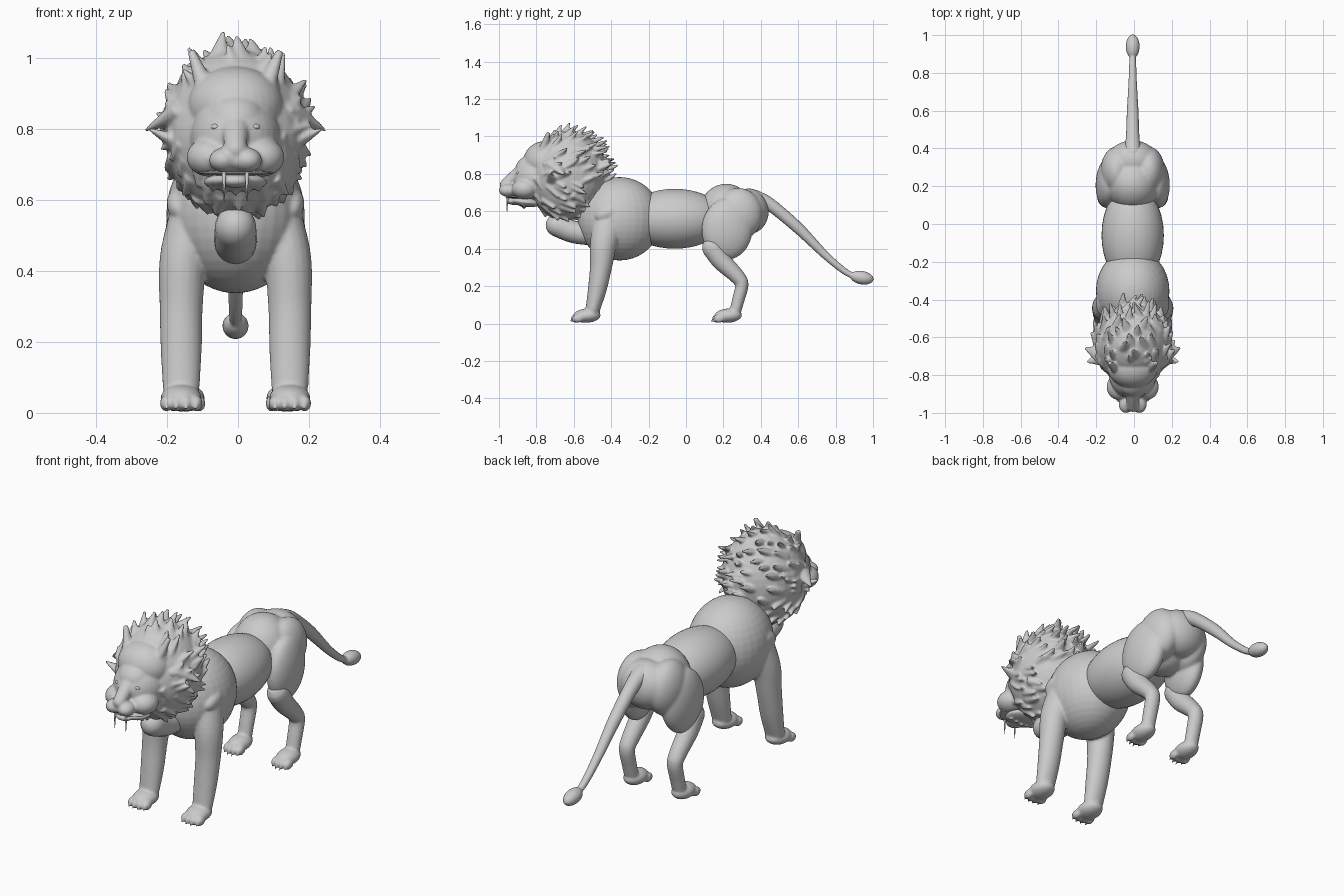
import bpy, bmesh, math, random
from mathutils import Vector, Matrix

if "Cube" in bpy.data.objects:
    bpy.data.objects.remove(bpy.data.objects["Cube"])

random.seed(11)
fur = bpy.data.materials.new("grey_fur")
fur.diffuse_color = (0.6, 0.6, 0.6, 1)
fur.use_nodes = True
fur.node_tree.nodes["Principled BSDF"].inputs["Base Color"].default_value = fur.diffuse_color


def finish(bm, name, voxel=0, smooth=0):
    bmesh.ops.translate(bm, verts=bm.verts, vec=(-0.007, 0, 0))
    bmesh.ops.recalc_face_normals(bm, faces=bm.faces)
    me = bpy.data.meshes.new(name)
    bm.to_mesh(me)
    bm.free()
    me.materials.append(fur)
    for p in me.polygons:
        p.use_smooth = True
    ob = bpy.data.objects.new(name, me)
    bpy.context.collection.objects.link(ob)
    if voxel:
        m = ob.modifiers.new("blend", 'REMESH')
        m.mode, m.voxel_size, m.use_smooth_shade = 'VOXEL', voxel, True
    if smooth:
        m = ob.modifiers.new("soften", 'SMOOTH')
        m.factor, m.iterations = 0.5, smooth
    return ob


def ball(bm, c, r, tilt=0, yaw=0):
    """Ellipsoid; tilt turns about x, yaw about z (degrees)."""
    mat = (Matrix.Translation(c) @ Matrix.Rotation(math.radians(yaw), 4, 'Z')
           @ Matrix.Rotation(math.radians(tilt), 4, 'X') @ Matrix.Diagonal((*r, 1)))
    bmesh.ops.create_uvsphere(bm, u_segments=32, v_segments=20, radius=1, matrix=mat)


def tube(bm, stations, n=20, steps=5):
    """Rounded tube through stations (x, y, z, x radius, other radius)."""
    st = [Vector(s) for s in stations]
    ext = [2 * st[0] - st[1]] + st + [2 * st[-1] - st[-2]]
    pts = []
    for i in range(1, len(ext) - 2):
        a, b, c, d = ext[i - 1:i + 3]
        for k in range(steps):
            t = k / steps
            pts.append(0.5 * (2 * b + (c - a) * t + (2 * a - 5 * b + 4 * c - d) * t * t
                              + (3 * b - a - 3 * c + d) * t ** 3))
    pts.append(st[-1])

    def cap(p, q):  # dome rings past the end p, away from q
        d = (Vector(p[:3]) - Vector(q[:3])).normalized()
        out = []
        for ang in (25, 50, 70, 85):
            a = math.radians(ang)
            o = Vector(p[:3]) + d * p[4] * math.sin(a)
            out.append(Vector((*o, p[3] * math.cos(a), p[4] * math.cos(a))))
        return out
    pts = cap(pts[0], pts[1])[::-1] + pts + cap(pts[-1], pts[-2])
    rings = []
    for i, p in enumerate(pts):
        tan = Vector(pts[min(i + 1, len(pts) - 1)][:3]) - Vector(pts[max(i - 1, 0)][:3])
        tan.normalize()
        u = Vector((1, 0, 0))
        u = (u - tan * u.dot(tan)).normalized()
        v = tan.cross(u)
        rings.append([bm.verts.new(Vector(p[:3]) + u * p[3] * math.cos(2 * math.pi * j / n)
                                   + v * p[4] * math.sin(2 * math.pi * j / n)) for j in range(n)])
    for a, b in zip(rings, rings[1:]):
        for j in range(n):
            bm.faces.new((a[j], a[(j + 1) % n], b[(j + 1) % n], b[j]))
    bm.faces.new(rings[0])
    bm.faces.new(rings[-1])


def spike(bm, base, tip, r, r2=0.002, flat=0.6):
    """Tapered lock of hair, tooth or claw."""
    base, tip = Vector(base), Vector(tip)
    d = tip - base
    mat = (Matrix.Translation((base + tip) / 2) @ d.to_track_quat('Z', 'Y').to_matrix().to_4x4()
           @ Matrix.Diagonal((1, flat, 1, 1)))
    bmesh.ops.create_cone(bm, cap_ends=True, segments=10, radius1=r, radius2=r2,
                          depth=d.length, matrix=mat)


def paw(bm, x, y, w):
    ball(bm, (x, y, 0.042), (w, 0.074, 0.038), tilt=3)
    for k in (-1.5, -0.5, 0.5, 1.5):
        tx = x + k * w * 0.48
        ty = y - 0.06 + abs(k) * 0.008
        ball(bm, (tx, ty, 0.027), (w * 0.32, 0.03, 0.023))
        spike(bm, (tx, ty - 0.018, 0.024), (tx, ty - 0.04, 0.006), 0.009, flat=1)


# Belly
bm = bmesh.new()
ball(bm, (0, -0.06, 0.56), (0.165, 0.27, 0.16))
finish(bm, "belly")

# Forebody: chest flowing into shoulders and front legs
bm = bmesh.new()
ball(bm, (0, -0.355, 0.56), (0.195, 0.225, 0.223))
for s in (-1, 1):
    tube(bm, [(s * 0.12, -0.41, 0.55, 0.068, 0.085), (s * 0.147, -0.44, 0.43, 0.067, 0.073),
              (s * 0.153, -0.455, 0.3, 0.061, 0.059), (s * 0.153, -0.475, 0.18, 0.058, 0.05),
              (s * 0.153, -0.5, 0.07, 0.052, 0.038)])
    paw(bm, s * 0.153, -0.53, 0.058)
    ball(bm, (s * 0.16, -0.42, 0.59), (0.034, 0.07, 0.04), tilt=20)
finish(bm, "forebody", voxel=0.006, smooth=7)

# Throat ruff hanging below the mane
bm = bmesh.new()
tube(bm, [(0, -0.69, 0.525, 0.058, 0.06), (0, -0.6, 0.49, 0.06, 0.06),
          (0, -0.48, 0.475, 0.06, 0.06)])
finish(bm, "throat")

# Hindquarters: hips, rump and thighs
bm = bmesh.new()
ball(bm, (0, 0.215, 0.59), (0.143, 0.147, 0.157))
ball(bm, (0, 0.335, 0.6), (0.135, 0.108, 0.122))
for s in (-1, 1):
    ball(bm, (s * 0.128, 0.22, 0.505), (0.068, 0.137, 0.165), tilt=-4, yaw=s * 4)
    ball(bm, (s * 0.085, 0.28, 0.585), (0.085, 0.13, 0.14))
finish(bm, "hindquarters", voxel=0.006, smooth=14)

# Hind legs
for s, side in ((-1, "left"), (1, "right")):
    bm = bmesh.new()
    tube(bm, [(s * 0.137, 0.145, 0.405, 0.052, 0.06), (s * 0.138, 0.19, 0.335, 0.048, 0.052),
              (s * 0.138, 0.275, 0.25, 0.042, 0.041), (s * 0.138, 0.298, 0.205, 0.039, 0.036),
              (s * 0.138, 0.278, 0.12, 0.037, 0.033), (s * 0.138, 0.262, 0.06, 0.036, 0.031)])
    paw(bm, s * 0.138, 0.225, 0.051)
    finish(bm, "hind_leg_" + side, voxel=0.006, smooth=4)

# Tail and tuft
bm = bmesh.new()
tube(bm, [(0, 0.37, 0.665, 0.05, 0.05), (0, 0.45, 0.635, 0.037, 0.036),
          (0, 0.6, 0.51, 0.031, 0.031), (0, 0.74, 0.37, 0.023, 0.022),
          (0, 0.84, 0.285, 0.019, 0.018), (0, 0.9, 0.25, 0.016, 0.016)])
ball(bm, (0, 0.94, 0.245), (0.037, 0.064, 0.036), tilt=-10)
finish(bm, "tail", voxel=0.006, smooth=3)

# Head and mane in one skin: mane core first
bm = bmesh.new()
c, rad = Vector((0, -0.635, 0.79)), Vector((0.2, 0.21, 0.238))
lean = Matrix.Rotation(math.radians(-12), 3, 'X')
ball(bm, c, rad, tilt=-12)
ball(bm, (0, -0.71, 0.78), (0.183, 0.125, 0.19))
ball(bm, (0, -0.755, 0.865), (0.135, 0.115, 0.11))
# Irregular soft locks sweeping back
count = 135
for i in range(count):
    z = 1 - 2 * (i + 0.5) / count
    a = i * 2.39996 + random.uniform(-0.3, 0.3)
    q = math.sqrt(1 - z * z)
    n = Vector((q * math.cos(a), q * math.sin(a), z))
    if n.y < -0.72:
        continue
    p = c + lean @ Vector((n.x * rad.x, n.y * rad.y, n.z * rad.z))
    flow = Vector((random.uniform(-0.35, 0.35), 0.75, 0.3 if z > -0.1 else -0.35))
    flow = (flow - n * flow.dot(n) * 0.8 + n * random.uniform(0.15, 0.4)).normalized()
    length = random.uniform(0.045, 0.085) * (1 if z > 0 else 0.75)
    spike(bm, p - n * 0.02 - flow * 0.02, p + flow * length, random.uniform(0.026, 0.042), 0.007, 0.7)
for s in (-1, 1):
    # Large forehead locks and pointed side locks
    spike(bm, (s * 0.06, -0.79, 0.85), (s * 0.125, -0.735, 1.02), 0.042, 0.012, flat=0.9)
    spike(bm, (s * 0.15, -0.7, 0.85), (s * 0.255, -0.655, 0.795), 0.06, 0.006)
    spike(bm, (s * 0.16, -0.71, 0.76), (s * 0.245, -0.73, 0.8), 0.045, 0.006)
# Skull, brow, nose bridge, cheeks and muzzle
ball(bm, (0, -0.785, 0.775), (0.128, 0.14, 0.125))
ball(bm, (0, -0.83, 0.825), (0.085, 0.085, 0.075), tilt=20)
tube(bm, [(0, -0.88, 0.815, 0.042, 0.036), (0, -0.935, 0.77, 0.034, 0.032),
          (0, -0.966, 0.742, 0.032, 0.03)])
ball(bm, (0, -0.92, 0.712), (0.075, 0.07, 0.038))
for s in (-1, 1):
    ball(bm, (s * 0.072, -0.862, 0.72), (0.066, 0.07, 0.055))
    ball(bm, (s * 0.032, -0.95, 0.712), (0.042, 0.051, 0.035), yaw=s * 12)
finish(bm, "head_and_mane", voxel=0.0062, smooth=5)

# Lower jaw with a short beard
bm = bmesh.new()
ball(bm, (0, -0.855, 0.65), (0.09, 0.085, 0.026), tilt=-6)
ball(bm, (0, -0.92, 0.654), (0.045, 0.04, 0.02))
for k in range(-2, 3):
    spike(bm, (k * 0.028, -0.88, 0.65), (k * 0.034, -0.86, 0.605 + abs(k) * 0.008), 0.024, flat=0.8)
finish(bm, "jaw", voxel=0.006, smooth=3)

# Teeth: fangs and a thin row along the lip
bm = bmesh.new()
ball(bm, (0, -0.89, 0.676), (0.105, 0.075, 0.008))
for s in (-1, 1):
    spike(bm, (s * 0.032, -0.955, 0.69), (s * 0.032, -0.957, 0.595), 0.007, 0.001, flat=1)
finish(bm, "teeth")

# Eyes
for s, side in ((-1, "left"), (1, "right")):
    bm = bmesh.new()
    ball(bm, (s * 0.055, -0.894, 0.804), (0.015, 0.014, 0.01), tilt=-15, yaw=s * 15)
    finish(bm, "eye_" + side)
